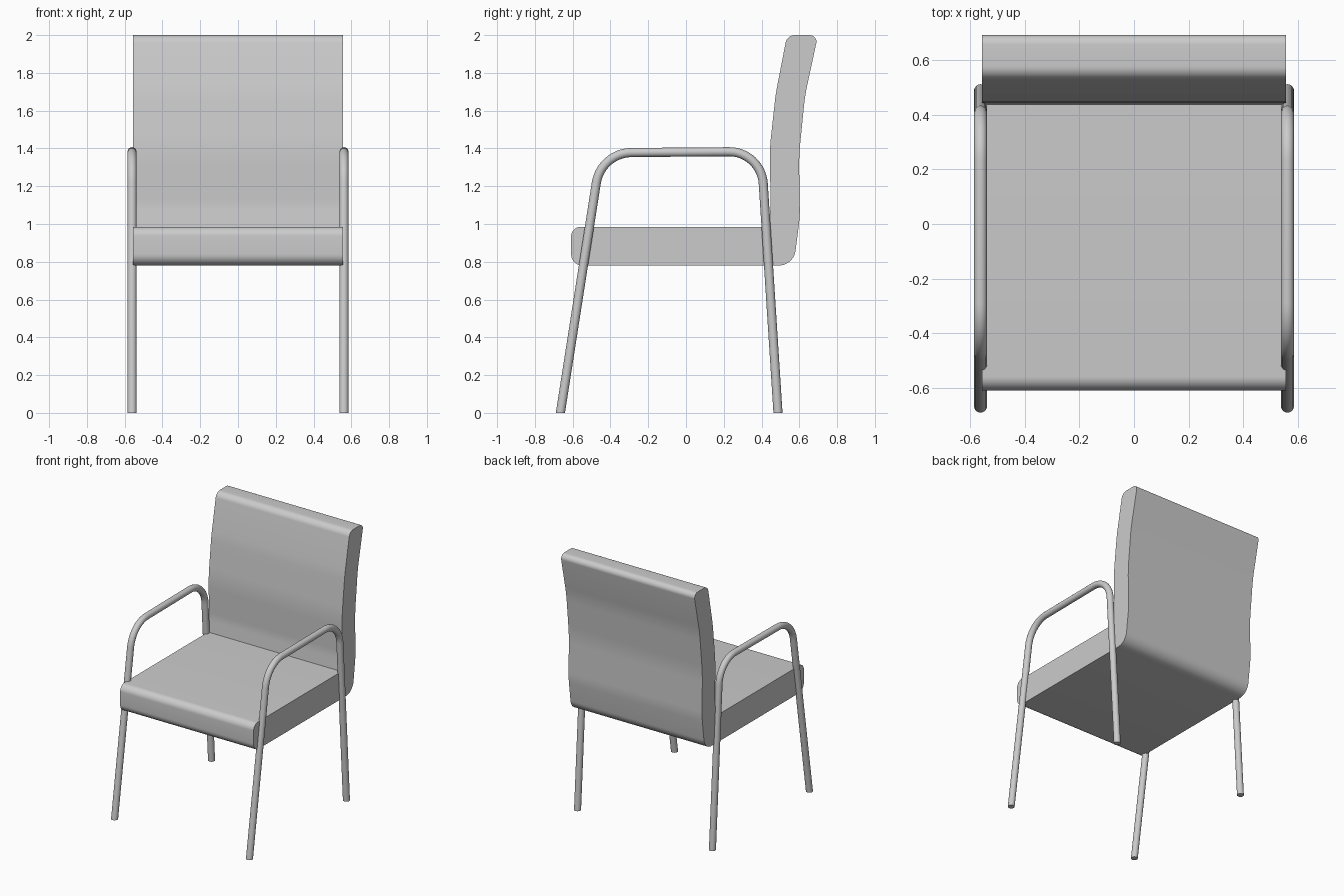
import bpy, bmesh, math
from mathutils import Vector

if "Cube" in bpy.data.objects:
    bpy.data.objects.remove(bpy.data.objects["Cube"])


def rounded(points, closed, steps=10):
    """Polyline in the YZ plane from (y, z, radius) corners, with arc fillets."""
    out, n = [], len(points)
    for i, (y, z, r) in enumerate(points):
        p = Vector((0, y, z))
        if r == 0 or (not closed and i in (0, n - 1)):
            out.append(p)
            continue
        a = (Vector((0, *points[i - 1][:2])) - p).normalized()
        b = (Vector((0, *points[(i + 1) % n][:2])) - p).normalized()
        half = a.angle(b) / 2
        centre = p + (a + b).normalized() * (r / math.sin(half))
        t = r / math.tan(half)
        u, v = (p + a * t - centre).normalized(), (p + b * t - centre).normalized()
        out += [centre + u.slerp(v, k / steps) * r for k in range(steps + 1)]
    return out


def finish(name, bm):
    bmesh.ops.recalc_face_normals(bm, faces=bm.faces[:])
    me = bpy.data.meshes.new(name)
    bm.to_mesh(me)
    bm.free()
    ob = bpy.data.objects.new(name, me)
    bpy.context.collection.objects.link(ob)
    bpy.ops.object.select_all(action='DESELECT')
    ob.select_set(True)
    bpy.context.view_layer.objects.active = ob
    bpy.ops.object.shade_smooth_by_angle(angle=math.radians(35))
    return ob


# Upholstered seat and back: one L-shaped profile extruded across the width
HALF_W = 0.555
profile = [
    (-0.608, 0.78, 0.06), (0.57, 0.78, 0.09), (0.603, 1.04, 0.6),
    (0.598, 1.36, 1.2), (0.63, 1.68, 1.0), (0.699, 2.0, 0.035),
    (0.535, 2.0, 0.05), (0.475, 1.69, 1.0), (0.442, 1.39, 1.2),
    (0.449, 1.10, 0.5), (0.437, 0.985, 0), (-0.608, 0.985, 0.05),
]
bm = bmesh.new()
face = bm.faces.new([bm.verts.new(p - Vector((HALF_W, 0, 0))) for p in rounded(profile, True)])
ext = bmesh.ops.extrude_face_region(bm, geom=[face])
bmesh.ops.translate(bm, vec=(2 * HALF_W, 0, 0),
                    verts=[g for g in ext['geom'] if isinstance(g, bmesh.types.BMVert)])
finish("seat_and_back", bm)


# Bent tube frames: front leg, armrest and rear leg in one sweep
TUBE_R, TUBE_X, SIDES = 0.024, 0.561, 20
path = rounded([(-0.6728, -0.05, 0), (-0.45, 1.377, 0.19),
                (0.398, 1.384, 0.18), (0.4902, -0.05, 0)], False, 12)


def tube_frame(name, x):
    bm = bmesh.new()
    rings = []
    for i, p in enumerate(path):
        tan = (path[min(i + 1, len(path) - 1)] - path[max(i - 1, 0)]).normalized()
        side = Vector((1, 0, 0))
        up = side.cross(tan)
        rings.append([bm.verts.new(p + side * x + TUBE_R * (
            side * math.cos(2 * math.pi * k / SIDES) + up * math.sin(2 * math.pi * k / SIDES)))
            for k in range(SIDES)])
    for r0, r1 in zip(rings, rings[1:]):
        for k in range(SIDES):
            j = (k + 1) % SIDES
            bm.faces.new((r0[k], r0[j], r1[j], r1[k]))
    # Feet cut flat on the floor
    bmesh.ops.bisect_plane(bm, geom=bm.verts[:] + bm.edges[:] + bm.faces[:],
                           plane_co=(0, 0, 0), plane_no=(0, 0, 1), clear_inner=True)
    bmesh.ops.holes_fill(bm, edges=[e for e in bm.edges if e.is_boundary], sides=0)
    finish(name, bm)


for name, s in (("left_leg_and_armrest", -1), ("right_leg_and_armrest", 1)):
    tube_frame(name, s * TUBE_X)
